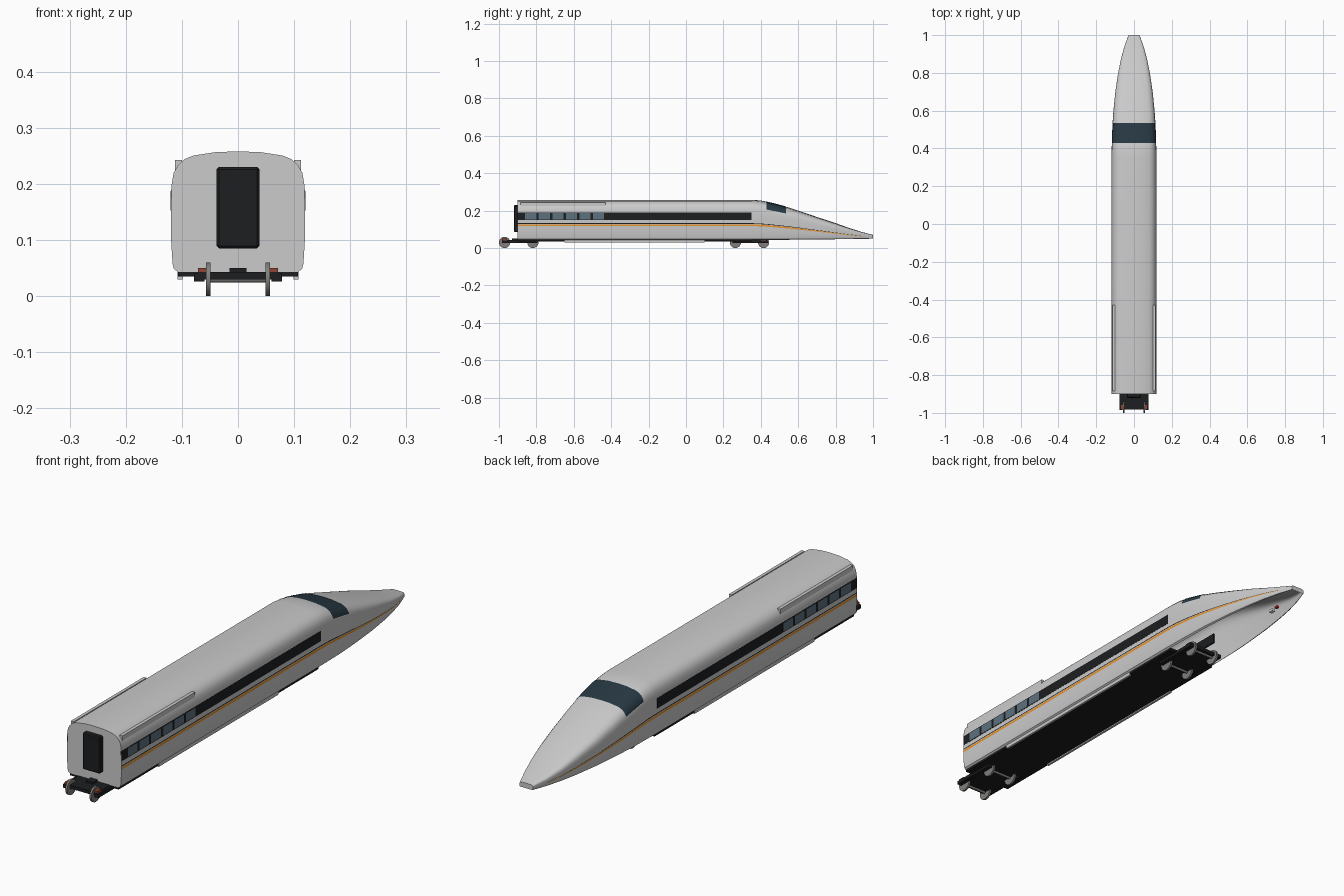
import bpy, bmesh, math
from mathutils import Matrix

if "Cube" in bpy.data.objects:
    bpy.data.objects.remove(bpy.data.objects["Cube"])


def material(name, rgb):
    m = bpy.data.materials.new(name)
    m.diffuse_color = (*rgb, 1)
    m.use_nodes = True
    m.node_tree.nodes["Principled BSDF"].inputs["Base Color"].default_value = m.diffuse_color
    return m


BLACK = material("black", (0.012, 0.013, 0.015))
GLASS = material("dark_glass", (0.02, 0.04, 0.055))
PANE = material("window_glass", (0.11, 0.17, 0.21))
ORANGE = material("orange", (0.8, 0.3, 0.03))
BROWN = material("rust_brown", (0.28, 0.06, 0.035))
STEEL = material("steel", (0.22, 0.21, 0.2))
RED = material("red", (0.6, 0.03, 0.02))
WHITE = material("white", (0.85, 0.9, 0.85))


def finish(name, bm, mat=None, smooth=False):
    bmesh.ops.recalc_face_normals(bm, faces=bm.faces)
    me = bpy.data.meshes.new(name)
    bm.to_mesh(me)
    bm.free()
    ob = bpy.data.objects.new(name, me)
    bpy.context.collection.objects.link(ob)
    if mat:
        me.materials.append(mat)
    if smooth:
        bpy.ops.object.select_all(action='DESELECT')
        ob.select_set(True)
        bpy.context.view_layer.objects.active = ob
        bpy.ops.object.shade_smooth_by_angle(angle=math.radians(35))
    return ob


def mirror_x(ob):
    ob.modifiers.new("mirror", 'MIRROR').use_axis[0] = True
    return ob


def box(name, x, y, z, mat=None, bevel=0):
    bm = bmesh.new()
    bmesh.ops.create_cube(bm, size=1)
    for v in bm.verts:
        v.co = [lo + (c + 0.5) * (hi - lo) for c, (lo, hi) in zip(v.co, (x, y, z))]
    if bevel:
        bmesh.ops.bevel(bm, geom=bm.edges[:], offset=bevel, segments=1, affect='EDGES')
    return finish(name, bm, mat)


def cylinder_x(name, x, y, z, r, mat, sides=24):
    bm = bmesh.new()
    m = Matrix.Translation(((x[0] + x[1]) / 2, y, z)) @ Matrix.Rotation(math.pi / 2, 4, 'Y')
    bmesh.ops.create_cone(bm, cap_ends=True, segments=sides, radius1=r, radius2=r,
                          depth=x[1] - x[0], matrix=m)
    return finish(name, bm, mat, True)


# Half cross-section (width fraction, height fraction) and stations (y, half width, top, bottom)
HALF = [(.90, 0), (.96, .025), (.98, .07), (1, .25), (1, .6), (.995, .72), (.965, .82),
        (.9, .885), (.8, .935), (.67, .965), (.34, .993), (0, 1)]
STATIONS = [(-.9, .119, .258, .043), (.35, .119, .258, .043), (.40, .118, .254, .043),
            (.43, .1175, .248, .043), (.48, .116, .236, .043), (.535, .1135, .221, .044),
            (.6, .109, .2, .045), (.7, .099, .166, .046), (.8, .084, .133, .047),
            (.87, .07, .108, .048), (.94, .051, .086, .049), (1, .029, .07, .05)]


def width_at(f):
    for (w0, f0), (w1, f1) in zip(HALF, HALF[1:]):
        if f0 <= f <= f1:
            return w0 + (w1 - w0) * (f - f0) / (f1 - f0)


def loft(bm, profile, stations, out=0.0):
    rows = [[bm.verts.new((w * (hw + out), y, b + f * (t + out - b))) for w, f in profile]
            for y, hw, t, b in stations]
    for r0, r1 in zip(rows, rows[1:]):
        for i in range(len(profile) - 1):
            bm.faces.new((r0[i], r0[i + 1], r1[i + 1], r1[i]))
    return rows


def both_sides(half):
    return half + [(-w, f) for w, f in reversed(half[:-1])]


# Body shell, open underneath, with a flat rear wall and a small blunt tip
bm = bmesh.new()
rows = loft(bm, both_sides(HALF), STATIONS)
bm.faces.new(rows[0])
bm.faces.new(rows[-1])
finish("body_shell", bm, None, True)

# Wraparound windscreen
bm = bmesh.new()
loft(bm, both_sides([(width_at(.79), .79)] + HALF[6:]), STATIONS[3:6], 0.001)
finish("windscreen", bm, GLASS, True)

# Side stripes following the nose
for name, lo, hi, mat in (("orange_stripe", .345, .39, ORANGE), ("dark_stripe", .4, .417, BLACK)):
    bm = bmesh.new()
    loft(bm, [(width_at(lo), lo), (width_at(hi), hi)], STATIONS[:-1], 0.0008)
    mirror_x(finish(name, bm, mat))

# Window band and panes
mirror_x(box("window_band", (.113, .1197), (-.9, .35), (.15, .19), BLACK))
for i in range(6):
    y = -.86 + i * .0725
    mirror_x(box("window_pane", (.116, .1202), (y, y + .06), (.153, .187), PANE))

# Roof edge fairing, floor and side skirts
mirror_x(box("roof_fairing", (.1, .1125), (-.885, -.43), (.222, .243)))
box("underfloor", (-.107, .107), (-.9, .35), (.035, .045), BLACK)
mirror_x(box("side_skirt", (.099, .108), (-.65, .10), (.03, .05)))

# Rear gangway and coupler
box("gangway", (-.038, .038), (-.92, -.895), (.085, .23), BLACK, .004)
box("coupler", (-.015, .015), (-.93, -.88), (.04, .05), BLACK)

# Bogies
for yc in (-.895, .339):
    box("bogie_frame", (-.07, .07), (yc - .088, yc + .095), (.03, .043), BLACK)
    mirror_x(box("bogie_side_beam", (.06, .078), (yc - .09, yc + .1), (.026, .04), BLACK))
    for dy in (-.075, .076):
        y = yc + dy
        cylinder_x("axle", (-.055, .055), y, .03, .006, STEEL, 12)
        mirror_x(cylinder_x("wheel", (.049, .057), y, .03, .03, STEEL))
        mirror_x(box("axle_box", (.057, .071), (y - .013, y + .013), (.037, .05), BROWN))

# Lamps inside the nose
mirror_x(box("headlamp", (.045, .06), (.77, .79), (.075, .085), WHITE))
mirror_x(box("tail_lamp", (.045, .056), (.805, .82), (.078, .086), RED))
